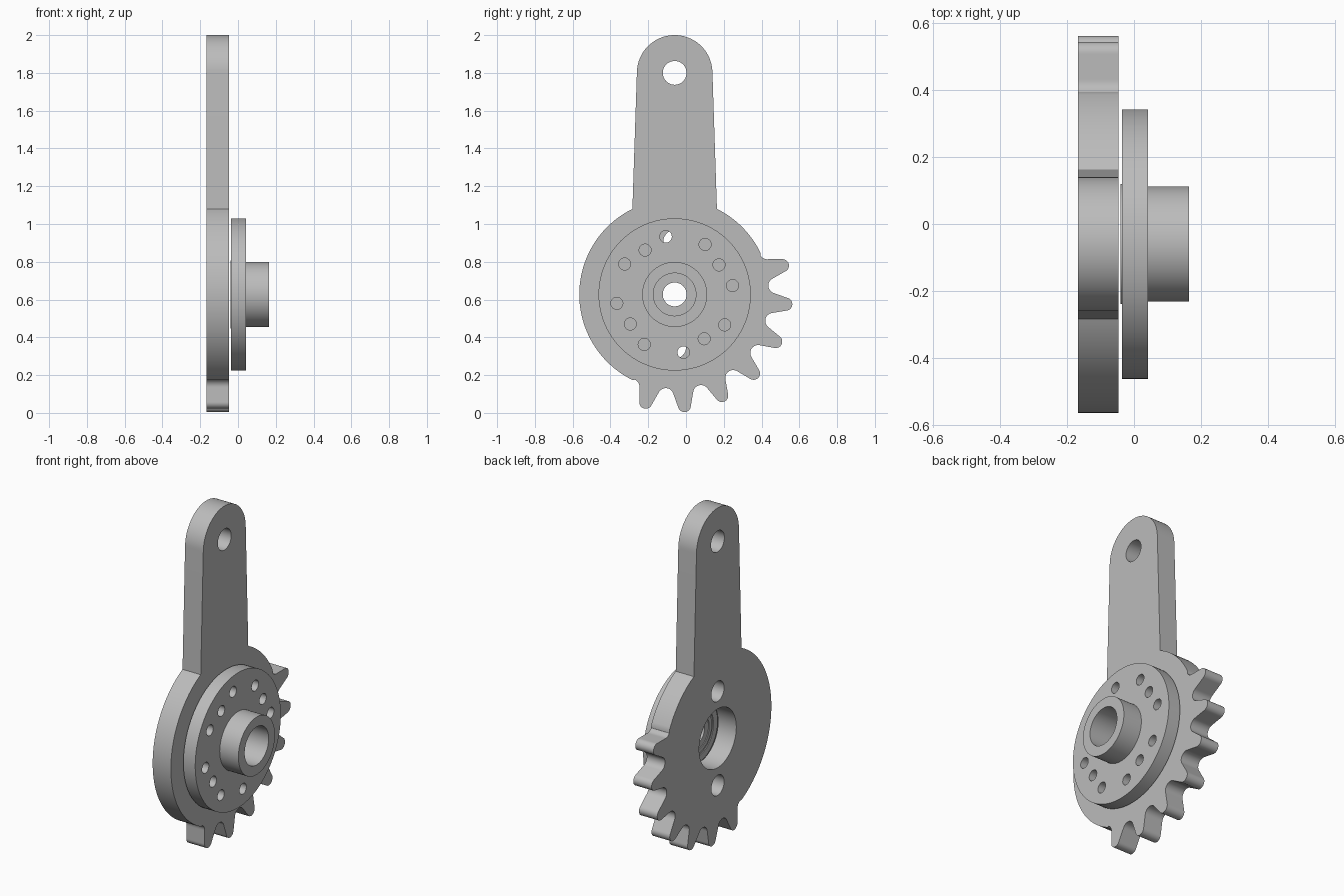
import bpy
from math import sin, cos, radians
from mathutils import Matrix

if "Cube" in bpy.data.objects:
    bpy.data.objects.remove(bpy.data.objects["Cube"], do_unlink=True)

grey = bpy.data.materials.new("plain grey")
grey.use_nodes = True
COLOUR = (0.5, 0.5, 0.5, 1)
grey.diffuse_color = COLOUR
grey.node_tree.nodes["Principled BSDF"].inputs["Base Color"].default_value = COLOUR

CY, CZ = -0.06, 0.627      # gear axis
BODY_R = 0.505


def arc(cy, cz, r, start=0, end=360, n=48):
    """Points along an arc, angles in degrees."""
    return [(cy + r * cos(radians(start + (end - start) * i / n)),
             cz + r * sin(radians(start + (end - start) * i / n))) for i in range(n + 1)]


def circle(r, dist=0, angle=0, n=64):
    """Closed circle placed by polar offset from the gear axis."""
    a = radians(angle)
    return arc(CY + dist * cos(a), CZ + dist * sin(a), r, n=n)[:-1]


def slab(name, x0, x1, outlines):
    """Filled outlines (inner ones are holes) in the YZ plane, from x0 to x1."""
    curve = bpy.data.curves.new(name, "CURVE")
    curve.dimensions = "2D"
    curve.fill_mode = "BOTH"
    curve.extrude = (x1 - x0) / 2
    for pts in outlines:
        spline = curve.splines.new("POLY")
        spline.points.add(len(pts) - 1)
        for p, (y, z) in zip(spline.points, pts):
            p.co = (y, z, 0, 1)
        spline.use_cyclic_u = True
    obj = bpy.data.objects.new(name, curve)
    bpy.context.collection.objects.link(obj)
    bpy.ops.object.select_all(action="DESELECT")
    obj.select_set(True)
    bpy.context.view_layer.objects.active = obj
    bpy.ops.object.convert(target="MESH")
    obj = bpy.context.object
    # local x, y, z become world y, z, x
    turn = Matrix(((0, 0, 1, (x0 + x1) / 2), (1, 0, 0, 0), (0, 1, 0, 0), (0, 0, 0, 1)))
    obj.data.transform(turn)
    obj.data.materials.clear()
    obj.data.materials.append(grey)
    # weld rims to caps so normals agree
    bpy.ops.object.mode_set(mode="EDIT")
    bpy.ops.mesh.select_all(action="SELECT")
    bpy.ops.mesh.remove_doubles(threshold=0.00005)
    bpy.ops.mesh.normals_make_consistent(inside=False)
    bpy.ops.object.mode_set(mode="OBJECT")
    bpy.ops.object.shade_smooth_by_angle(angle=radians(30))
    return obj


def tooth(angle):
    """Round-tipped tooth with round valleys, counter-clockwise."""
    half = [(0.591 + 0.034 * cos(radians(t)), 0.034 * sin(radians(t)))
            for t in range(0, 81, 10)]
    vr, vw = 0.54 * cos(radians(10)), 0.54 * sin(radians(10))
    half += [(vr - 0.042 * cos(radians(t)), vw - 0.042 * sin(radians(t)))
             for t in range(80, 9, -10)]
    whole = [(r, -w) for r, w in reversed(half)] + half[1:-1]
    c, s = cos(radians(angle)), sin(radians(angle))
    return [(CY + r * c - w * s, CZ + r * s + w * c) for r, w in whole]


# Lever plate: rounded arm, round body and a sector of seven teeth
outline = arc(CY, 1.8, 0.2, 0, 180, 40)
outline += arc(CY, CZ, BODY_R, 116.3, 244, 60)
for i in range(7):
    outline += tooth(255 + 20 * i)
outline += arc(CY, CZ, BODY_R, 26, 63.7, 20)
slab("lever_plate", -0.167, -0.047, [
    outline,
    arc(CY, 1.8, 0.063)[:-1],
    circle(0.175),
    circle(0.06, 0.28, 90),
    circle(0.06, 0.28, 270)])

# Flange disc with two rings of screw holes
holes = []
for quarter in range(0, 360, 90):
    for dist, angle in ((0.31, 8.7), (0.282, 33.7), (0.31, 58.7)):
        holes.append(circle(0.032, dist, angle + quarter, 24))
slab("flange_disc", -0.036, 0.042, [circle(0.403, n=96), circle(0.113)] + holes)

# Hub tube and the web that narrows its bore
slab("hub_tube", 0.042, 0.165, [circle(0.172), circle(0.113)])
slab("bore_web", -0.036, 0.0, [circle(0.113), circle(0.063)])

# Thin raised rings on the back of the flange
for name, outer, inner in (("outer_back_ring", 0.18, 0.14), ("inner_back_ring", 0.125, 0.1)):
    slab(name, -0.041, -0.036, [circle(outer), circle(inner)])
